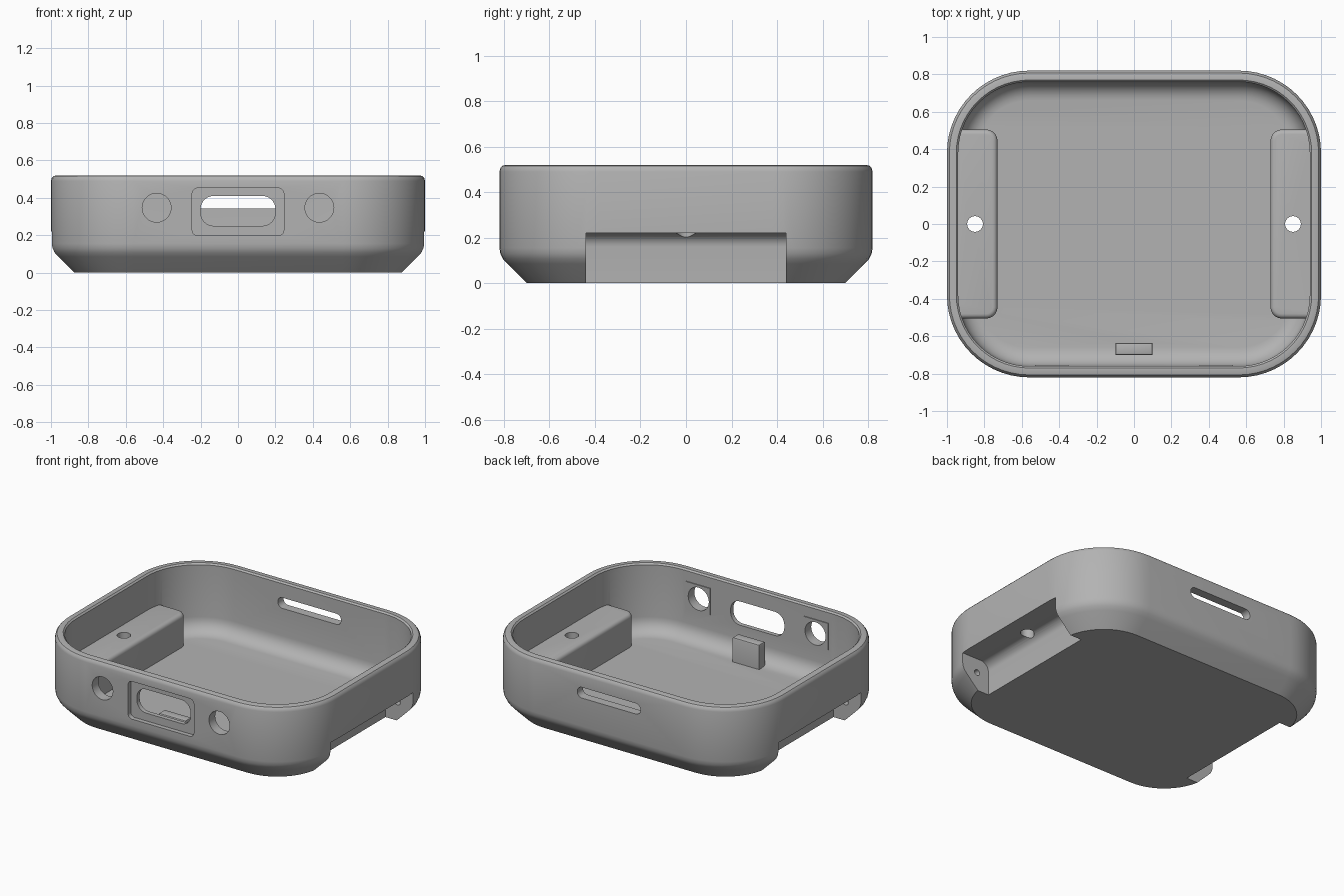
import bpy, bmesh, math
from mathutils import Matrix

cube = bpy.data.objects.get("Cube")
if cube:
    bpy.data.objects.remove(cube, do_unlink=True)

HX, HY, CORNER = 1.0, 0.82, 0.44

grey = bpy.data.materials.new("matte grey")
grey.use_nodes = True
grey.diffuse_color = (0.45, 0.45, 0.45, 1)
grey.node_tree.nodes["Principled BSDF"].inputs["Base Color"].default_value = (0.45, 0.45, 0.45, 1)


def make_object(name, bm):
    bmesh.ops.recalc_face_normals(bm, faces=bm.faces)
    mesh = bpy.data.meshes.new(name)
    bm.to_mesh(mesh)
    bm.free()
    mesh.materials.append(grey)
    obj = bpy.data.objects.new(name, mesh)
    bpy.context.collection.objects.link(obj)
    return obj


def rounded_rect(hx, hy, r, seg):
    pts = []
    for i, (sx, sy) in enumerate([(1, 1), (-1, 1), (-1, -1), (1, -1)]):
        for k in range(seg + 1):
            a = math.pi / 2 * (i + k / seg)
            pts.append((sx * (hx - r) + r * math.cos(a), sy * (hy - r) + r * math.sin(a)))
    return pts


def prism_y(name, outline, y0, y1):
    """Extrude an x-z outline along y."""
    bm = bmesh.new()
    face = bm.faces.new([bm.verts.new((x, y0, z)) for x, z in outline])
    out = bmesh.ops.extrude_face_region(bm, geom=[face])["geom"]
    moved = [g for g in out if isinstance(g, bmesh.types.BMVert)]
    bmesh.ops.translate(bm, verts=moved, vec=(0, y1 - y0, 0))
    return make_object(name, bm)


def slot(name, x, z, hx, hz, r, y0, y1):
    return prism_y(name, [(x + u, z + v) for u, v in rounded_rect(hx, hz, r, 8)], y0, y1)


def box_bm(x0, x1, y0, y1, z0, z1):
    bm = bmesh.new()
    bmesh.ops.create_cube(bm, size=1)
    for v in bm.verts:
        v.co = ((x0, x1)[v.co.x > 0], (y0, y1)[v.co.y > 0], (z0, z1)[v.co.z > 0])
    return bm


def bevel(bm, rule, offset, seg):
    edges = [e for e in bm.edges if rule(*[v.co for v in e.verts])]
    bmesh.ops.bevel(bm, geom=edges, offset=offset, segments=seg, profile=0.5, affect='EDGES')


def boolean(target, tool, operation):
    tool.hide_render = True
    mod = target.modifiers.new("cut", 'BOOLEAN')
    mod.object, mod.operation, mod.solver = tool, operation, 'EXACT'
    bpy.context.view_layer.objects.active = target
    bpy.ops.object.modifier_apply(modifier=mod.name)
    bpy.data.objects.remove(tool, do_unlink=True)


# Case shell: (inset, height) profile, up the outside, over the rim, down the cavity
profile = [(.12, 0), (.035, .085), (.015, .107), (.004, .13), (0, .155),
           (0, .49), (.004, .505), (.013, .516), (.028, .52), (.05, .52), (.06, .51)]
for k in range(7):
    a = math.pi / 2 * k / 6
    profile.append((.16 - .10 * math.cos(a), .16 - .10 * math.sin(a)))
bm = bmesh.new()
rings = []
for inset, z in profile:
    pts = rounded_rect(HX - inset, HY - inset, CORNER - inset, 14)
    rings.append([bm.verts.new((x, y, z)) for x, y in pts])
n = len(rings[0])
for low, high in zip(rings, rings[1:]):
    for i in range(n):
        j = (i + 1) % n
        bm.faces.new((low[i], low[j], high[j], high[i]))
bm.faces.new(rings[0])
bm.faces.new(rings[-1])
case = make_object("watch_case", bm)

# Locating post on the floor
bm = box_bm(-.1, .1, -.7, -.635, .03, .225)
bevel(bm, lambda a, b: a.z + b.z > .4, .01, 2)
boolean(case, make_object("floor_post", bm), 'UNION')

for s in (1, -1):
    # Strap lug housing inside the case
    bm = box_bm(.73, .96, -.505, .505, .03, .28)
    bevel(bm, lambda a, b: min(a.x, b.x) > .9 and max(a.z, b.z) < .1, .09, 1)
    bevel(bm, lambda a, b: max(a.x, b.x) < .74 and abs(a.z - b.z) > .1, .06, 6)
    bevel(bm, lambda a, b: min(a.z, b.z) > .279 and min(a.x, b.x) < .95, .025, 4)
    bm.transform(Matrix.Diagonal((s, 1, 1, 1)))
    boolean(case, make_object("lug_housing", bm), 'UNION')

    # Button pad on the inside of the front wall
    bm = box_bm(s * .44 - .09, s * .44 + .09, -.79, -.754, .26, .44)
    boolean(case, make_object("button_pad", bm), 'UNION')

for s in (1, -1):
    # Strap notch with rounded inner corner
    outline = [(1.2, -.1), (.79, -.1)]
    for k in range(9):
        a = math.pi / 2 * k / 8
        outline.append((.85 - .06 * math.cos(a), .16 + .06 * math.sin(a)))
    outline.append((1.2, .22))
    boolean(case, prism_y("strap_notch", [(s * x, z) for x, z in outline], -.44, .44), 'DIFFERENCE')

    # Vertical hole through the housing
    bm = bmesh.new()
    bmesh.ops.create_cone(bm, cap_ends=True, segments=32, radius1=.042, radius2=.042, depth=.24,
                          matrix=Matrix.Translation((s * .85, 0, .25)))
    boolean(case, make_object("housing_hole", bm), 'DIFFERENCE')

    # Blind strap pin holes and the front button hole
    for y in (-.44, .44):
        boolean(case, slot("pin_hole", s * .88, .125, .02, .02, .0199, y - .04, y + .04), 'DIFFERENCE')
    boolean(case, slot("button_hole", s * .435, .347, .077, .077, .0769, -.9, -.7), 'DIFFERENCE')

# Front port with recess, and the slot in the back wall
boolean(case, slot("port_recess", 0, .325, .245, .127, .03, -.9, -.79), 'DIFFERENCE')
boolean(case, slot("port_slot", 0, .33, .2, .08, .07, -.9, -.7), 'DIFFERENCE')
boolean(case, slot("back_slot", 0, .38, .235, .036, .034, .7, .9), 'DIFFERENCE')

# Smooth shading with crisp edges
bpy.ops.object.select_all(action='DESELECT')
case.select_set(True)
bpy.context.view_layer.objects.active = case
bpy.ops.object.shade_smooth_by_angle(angle=math.radians(30))
